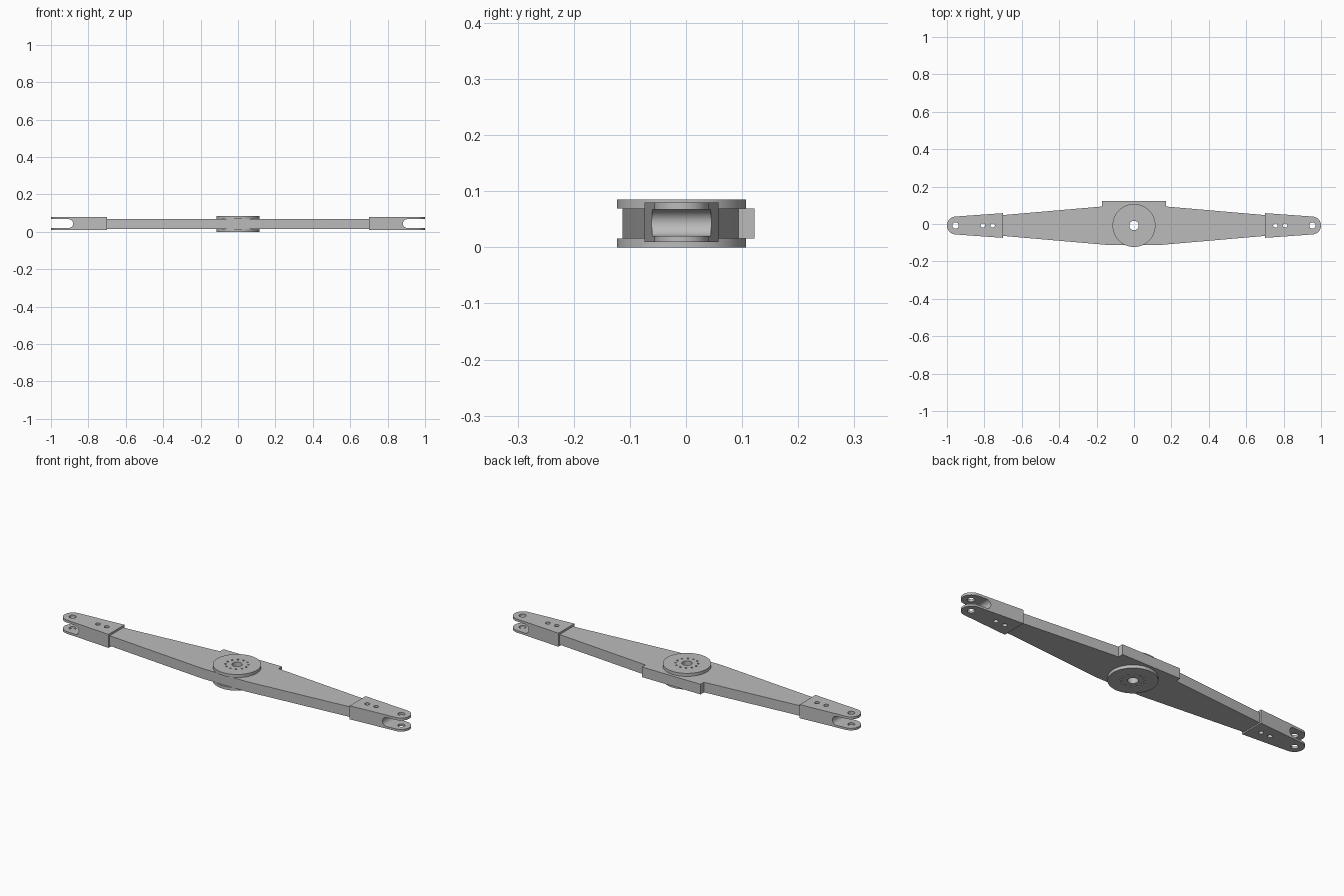
import bpy, bmesh, math
from mathutils import Matrix

if "Cube" in bpy.data.objects:
    bpy.data.objects.remove(bpy.data.objects["Cube"], do_unlink=True)

CY = -0.008                 # centre line of the arm
MID = 0.0425                # mid height
ARM_LOW, ARM_HIGH = 0.016, 0.069

metal = bpy.data.materials.new("grey metal")
metal.use_nodes = True
metal.diffuse_color = (0.5, 0.5, 0.5, 1)
metal.node_tree.nodes["Principled BSDF"].inputs["Base Color"].default_value = (0.5, 0.5, 0.5, 1)


def prism(bm, outline, z0, z1):
    """Extrude a flat xy outline from z0 to z1."""
    face = bm.faces.new([bm.verts.new((x, y, z0)) for x, y in outline])
    top = bmesh.ops.extrude_face_region(bm, geom=[face])["geom"]
    bmesh.ops.translate(bm, vec=(0, 0, z1 - z0),
                        verts=[g for g in top if isinstance(g, bmesh.types.BMVert)])
    bmesh.ops.recalc_face_normals(bm, faces=bm.faces)


def cylinder(bm, x, y, z0, z1, r, sides=48):
    bmesh.ops.create_cone(bm, cap_ends=True, segments=sides, radius1=r, radius2=r,
                          depth=z1 - z0, matrix=Matrix.Translation((x, y, (z0 + z1) / 2)))


def arc(x, y, r, start, end, steps):
    return [(x + r * math.cos(math.radians(start + (end - start) * i / steps)),
             y + r * math.sin(math.radians(start + (end - start) * i / steps)))
            for i in range(steps + 1)]


def make(name, bm):
    mesh = bpy.data.meshes.new(name)
    bm.to_mesh(mesh)
    bm.free()
    mesh.materials.append(metal)
    ob = bpy.data.objects.new(name, mesh)
    bpy.context.collection.objects.link(ob)
    return ob


def select(ob):
    bpy.ops.object.select_all(action="DESELECT")
    ob.select_set(True)
    bpy.context.view_layer.objects.active = ob


def cut(ob, bm):
    """Subtract a bmesh from an object and discard the cutter."""
    cutter = make("cutter", bm)
    cutter.hide_render = True
    mod = ob.modifiers.new("cut", "BOOLEAN")
    mod.operation, mod.solver, mod.object = "DIFFERENCE", "EXACT", cutter
    select(ob)
    bpy.ops.object.modifier_apply(modifier=mod.name)
    bpy.data.objects.remove(cutter, do_unlink=True)


def smooth(ob):
    select(ob)
    bpy.ops.object.shade_smooth_by_angle(angle=math.radians(30))


# Tapered arm with the pivot bore
bm = bmesh.new()
half = [(0.72, 0.054), (0.13, 0.105)]
outline = ([(x, CY + w) for x, w in half] + [(-x, CY + w) for x, w in half[::-1]]
           + [(-x, CY - w) for x, w in half] + [(x, CY - w) for x, w in half[::-1]])
prism(bm, outline, ARM_LOW, ARM_HIGH)
arm = make("arm", bm)
bm = bmesh.new()
cylinder(bm, 0, CY, -0.1, 0.2, 0.025)
cut(arm, bm)
smooth(arm)

# Pad along the back of the arm
bm = bmesh.new()
prism(bm, [(-0.17, 0.08), (0.17, 0.08), (0.17, 0.122), (-0.17, 0.122)], ARM_LOW, ARM_HIGH)
make("back_pad", bm)

# Pivot discs with a ring of small blind holes
for name, z0, z1, outer in (("lower_disc", 0, ARM_LOW, 0),
                            ("upper_disc", ARM_HIGH, 0.085, 0.085)):
    bm = bmesh.new()
    cylinder(bm, 0, CY, z0, z1, 0.115, 64)
    disc = make(name, bm)
    bm = bmesh.new()
    cylinder(bm, 0, CY, -0.1, 0.2, 0.025)
    for i in range(12):
        a = math.tau * i / 12
        cylinder(bm, 0.054 * math.cos(a), CY + 0.054 * math.sin(a),
                 outer - 0.006, outer + 0.006, 0.005, 12)
    cut(disc, bm)
    smooth(disc)

# Clevis forks at both ends
for name, side in (("left_fork", 1), ("right_fork", -1)):
    bm = bmesh.new()
    prism(bm, [(0.7, CY - 0.066)] + arc(0.952, CY, 0.048, -86, 86, 24) + [(0.7, CY + 0.066)],
          0.009, 0.08)
    fork = make(name, bm)
    # Round-bottomed slot across the tip
    bm = bmesh.new()
    prism(bm, [(1.1, -0.0235)] + arc(0.905, 0, 0.0235, 270, 90, 20) + [(1.1, 0.0235)], -0.2, 0.2)
    bmesh.ops.rotate(bm, verts=bm.verts, matrix=Matrix.Rotation(math.pi / 2, 3, "X"))
    bmesh.ops.translate(bm, verts=bm.verts, vec=(0, 0, MID + 0.001))
    cut(fork, bm)
    # Pin hole and two rivet holes
    bm = bmesh.new()
    for x, r in ((0.954, 0.017), (0.808, 0.012), (0.756, 0.012)):
        cylinder(bm, x, CY, -0.1, 0.2, r, 32)
    cut(fork, bm)
    if side < 0:
        fork.data.transform(Matrix.Scale(-1, 4, (1, 0, 0)))
        fork.data.flip_normals()
    smooth(fork)
